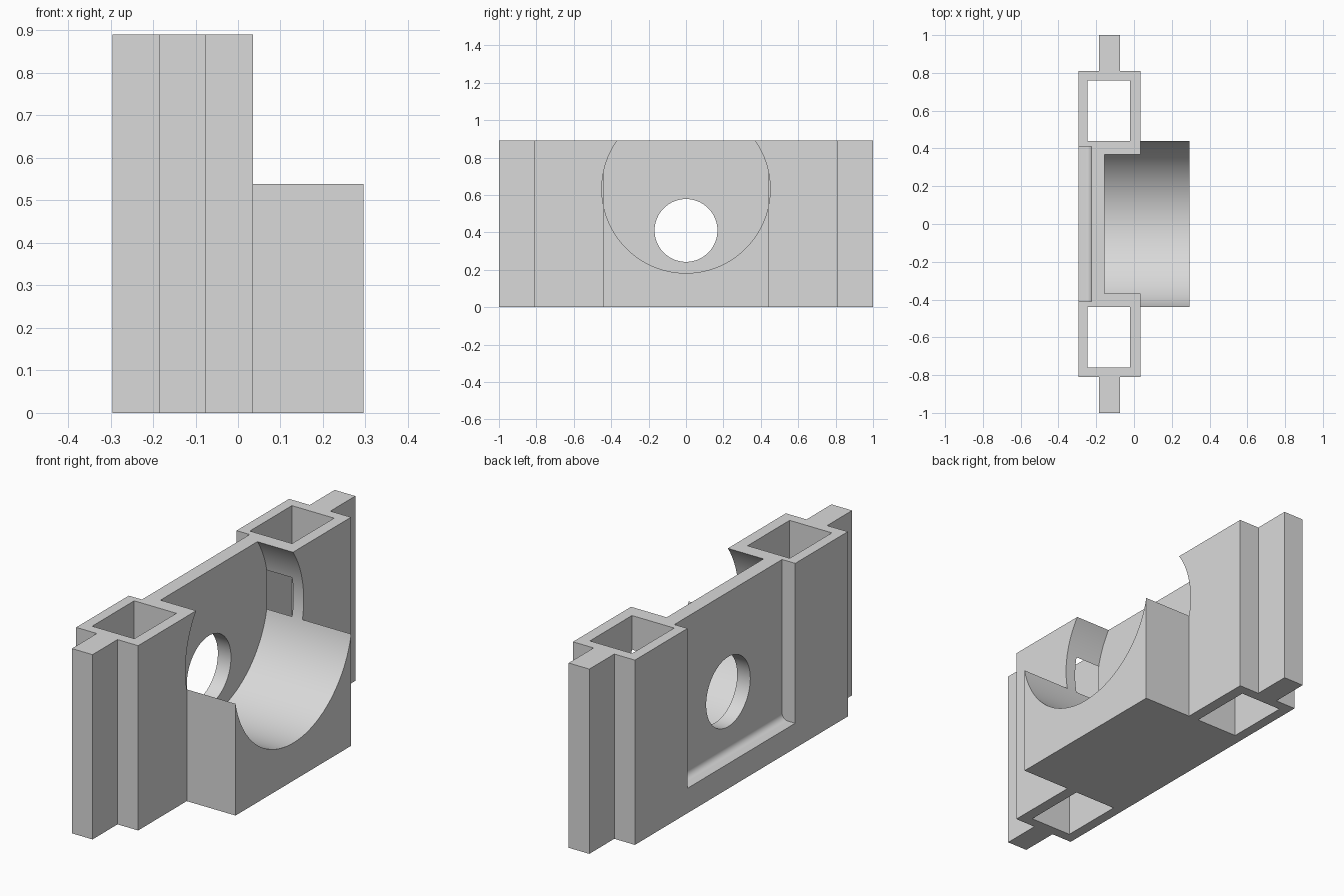
import bpy, bmesh, math

if "Cube" in bpy.data.objects:
    bpy.data.objects.remove(bpy.data.objects["Cube"])

H = 0.89  # overall height

grey = bpy.data.materials.new("light_grey")
grey.diffuse_color = (0.7, 0.7, 0.7, 1)
grey.use_nodes = True
grey.node_tree.nodes["Principled BSDF"].inputs["Base Color"].default_value = grey.diffuse_color


def prism(name, pts, lo, hi, axis):
    """Extrude a 2D outline between lo and hi along the x, y or z axis."""
    place = {"x": lambda a, b, d: (d, a, b),
             "y": lambda a, b, d: (a, d, b),
             "z": lambda a, b, d: (a, b, d)}[axis]
    bm = bmesh.new()
    bottom = [bm.verts.new(place(a, b, lo)) for a, b in pts]
    top = [bm.verts.new(place(a, b, hi)) for a, b in pts]
    bm.faces.new(bottom)
    bm.faces.new(top)
    n = len(pts)
    for i in range(n):
        j = (i + 1) % n
        bm.faces.new((bottom[i], bottom[j], top[j], top[i]))
    bmesh.ops.recalc_face_normals(bm, faces=bm.faces)
    mesh = bpy.data.meshes.new(name)
    bm.to_mesh(mesh)
    bm.free()
    mesh.materials.append(grey)
    ob = bpy.data.objects.new(name, mesh)
    bpy.context.collection.objects.link(ob)
    return ob


def rect(a0, a1, b0, b1):
    return [(a0, b0), (a1, b0), (a1, b1), (a0, b1)]


def arc(ca, cb, r, start, end, n):
    return [(ca + r * math.cos(start + (end - start) * i / n),
             cb + r * math.sin(start + (end - start) * i / n)) for i in range(n + 1)]


def combine(target, tool, operation):
    mod = target.modifiers.new(tool.name, "BOOLEAN")
    mod.operation = operation
    mod.solver = "EXACT"
    mod.object = tool
    bpy.context.view_layer.objects.active = target
    bpy.ops.object.modifier_apply(modifier=mod.name)
    bpy.data.objects.remove(tool, do_unlink=True)


# Upright panel with a tongue on each end
half = [(0.035, -0.81), (0.035, 0.81), (-0.075, 0.81), (-0.075, 1.0)]
other = [(-0.185, 1.0), (-0.185, 0.81), (-0.295, 0.81), (-0.295, -0.81)]
ends = [(-0.185, -0.81), (-0.185, -1.0), (-0.075, -1.0), (-0.075, -0.81)]
body = prism("cradle_bracket", half + other + ends, 0, H, "z")

# Projecting cradle block
combine(body, prism("cradle_block", rect(0.0, 0.295, -0.44, 0.44), 0, 0.56, "z"), "UNION")

# Square wells through the full height
for s in (-1, 1):
    y0, y1 = sorted((s * 0.44, s * 0.76))
    combine(body, prism("well", rect(-0.245, -0.02, y0, y1), -0.1, 1.0, "z"), "DIFFERENCE")

# Round seat, cutting slightly into the wells
seat = arc(0, 0.632, 0.45, 0, 2 * math.pi, 128)[:-1]
combine(body, prism("round_seat", seat, -0.155, 0.5, "x"), "DIFFERENCE")

# Recess in the rear face, open at the top, rounded along its bottom
recess = [(-0.4, 0.12)] + arc(-0.255, 0.15, 0.03, -math.pi / 2, 0, 8) + [(-0.225, 1.0), (-0.4, 1.0)]
combine(body, prism("rear_recess", recess, -0.41, 0.41, "y"), "DIFFERENCE")

# Round through hole
bore = arc(0, 0.41, 0.168, 0, 2 * math.pi, 64)[:-1]
combine(body, prism("bore", bore, -0.5, 0.5, "x"), "DIFFERENCE")

# Smooth curved walls, sharp edges elsewhere
bpy.ops.object.select_all(action="DESELECT")
body.select_set(True)
bpy.context.view_layer.objects.active = body
bpy.ops.object.shade_smooth_by_angle(angle=math.radians(20))
